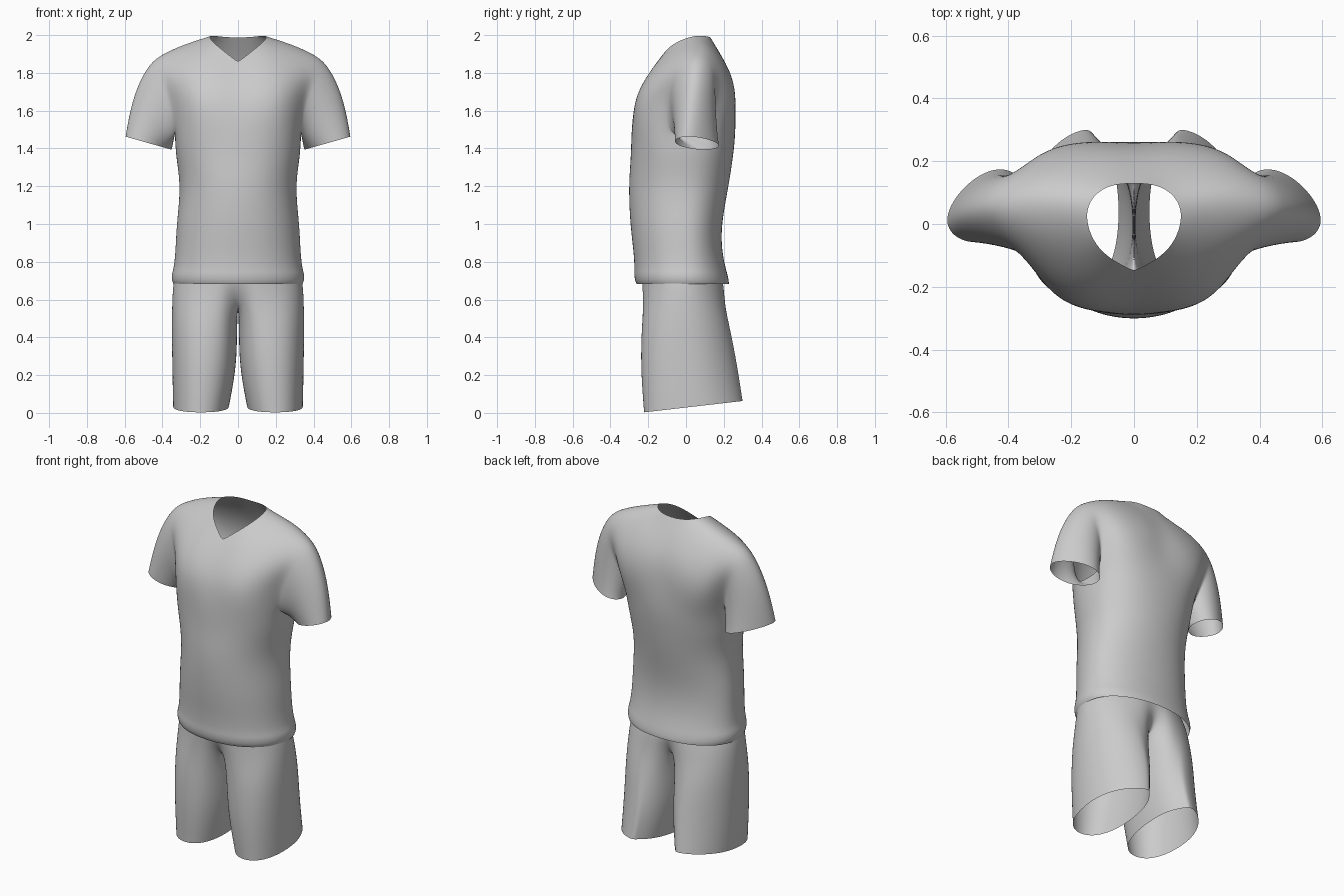
import bpy, bmesh
from math import sin, cos, pi, copysign
from mathutils import Vector

if "Cube" in bpy.data.objects:
    bpy.data.objects.remove(bpy.data.objects["Cube"])


def spow(v, p):
    """Signed power, for squarish oval sections."""
    return copysign(abs(v) ** p, v) if abs(v) > 1e-6 else 0.0


def finish(bm, name):
    """Half cage -> mirrored, subdivided, smooth object."""
    bmesh.ops.recalc_face_normals(bm, faces=bm.faces)
    me = bpy.data.meshes.new(name)
    bm.to_mesh(me)
    bm.free()
    for p in me.polygons:
        p.use_smooth = True
    ob = bpy.data.objects.new(name, me)
    bpy.context.collection.objects.link(ob)
    mir = ob.modifiers.new("mirror", 'MIRROR')
    mir.use_clip = True
    mir.merge_threshold = 0.001
    sub = ob.modifiers.new("smooth", 'SUBSURF')
    sub.levels = sub.render_levels = 3
    return ob


def skin(bm, a, b):
    """Quads between two point rows; gaps (None) are skipped."""
    for i in range(len(a) - 1):
        q = [a[i], a[i + 1], b[i + 1], b[i]]
        if None not in q:
            bm.faces.new(q)


# ---------- shirt ----------
bm = bmesh.new()
crease = bm.verts.layers.float.new("crease_vert")

# torso rings from hem to armpit: z, half width, front depth, back depth, squareness
torso = [(0.682, .346, .264, .230, .93), (0.70, .355, .274, .230, .93),
         (0.735, .356, .279, .222, .93), (0.77, .344, .276, .212, .93),
         (0.86, .335, .282, .192, .93), (1.0, .330, .300, .189, .95),
         (1.2, .306, .309, .229, .95), (1.36, .334, .295, .253, .88),
         (1.48, .338, .293, .266, .80)]
rings = []
for z, w, f, b, p in torso:
    row = []
    for k in range(11):
        a = pi * k / 10
        c = spow(cos(a), p)
        row.append(bm.verts.new((w * spow(sin(a), p), -c * (f if c > 0 else b), z)))
    rings.append(row)
for lo, hi in zip(rings, rings[1:]):
    skin(bm, lo, hi)
arm = rings[-1]

# chest panel, centre to armhole
front = [
    [(0, -.272, 1.64), (.11, -.284, 1.64), (.215, -.265, 1.64), (.293, -.195, 1.65), (.345, -.10, 1.66)],
    [(0, -.217, 1.76), (.11, -.226, 1.77), (.22, -.205, 1.78), (.315, -.145, 1.785), (.39, -.075, 1.79)],
    [(0, -.15, 1.858), (.122, -.09, 1.95), (.205, -.075, 1.925), (.305, -.05, 1.905), (.418, -.01, 1.865)]]
# back panel, centre to armhole
back = [
    [(0, .257, 1.64), (.11, .27, 1.64), (.22, .268, 1.64), (.31, .232, 1.65), (.36, .15, 1.66)],
    [(0, .24, 1.80), (.11, .252, 1.80), (.22, .24, 1.80), (.325, .21, 1.80), (.405, .16, 1.79)],
    [(0, .132, 1.985), (.10, .124, 1.992), (.21, .135, 1.96), (.32, .135, 1.925), (.425, .12, 1.865)]]
# shoulder seam, neck to sleeve
seam = [None] + [bm.verts.new(p) for p in
                 [(.168, .045, 2.003), (.235, .05, 1.98), (.325, .055, 1.945), (.44, .055, 1.89)]]


def panel(points, base):
    rows = [base] + [[bm.verts.new(p) for p in r] for r in points] + [seam]
    for lo, hi in zip(rows, rows[1:]):
        skin(bm, lo, hi)
    return [r[4] for r in rows[:-1]]


f_edge = panel(front, arm[:5])
b_edge = panel(back, arm[:5:-1])
# keep the neckline point fairly sharp
for v in bm.verts:
    if (v.co - Vector((0, -.15, 1.858))).length < 1e-4:
        v[crease] = .8

# sleeve from armhole loop to cuff
hole = [arm[5]] + f_edge + [seam[4]] + b_edge[::-1]
n = len(hole)
start = [v.co.copy() for v in hole]
prev = hole
for t in (.15, .35, .6, .85, 1.0):
    ring = []
    for k in range(n):
        a = 2 * pi * k / n
        c = -cos(a)
        wide = .12 * (1 - .22 * max(0, c))
        cuff = Vector((.473 + .130 * c, .055 - wide * sin(a) - .045 * c, 1.428 + .037 * c))
        p = start[k].lerp(cuff, t)
        p.x += .042 * sin(pi * t ** .75) * max(0, c)
        ring.append(bm.verts.new(p))
    skin(bm, prev + prev[:1], ring + ring[:1])
    prev = ring
finish(bm, "shirt")

# ---------- shorts ----------
bm = bmesh.new()
# leg rings: z, inner x, outer x, front y, back y, hem tilt, blend to hip oval
legs = [(.033, .048, .345, -.224, .302, .115, 0), (.06, .042, .346, -.226, .298, .10, 0),
        (.25, .006, .350, -.242, .272, .03, 0), (.45, .004, .353, -.252, .250, 0, .3),
        (.58, 0, .351, -.250, .230, 0, .7), (.70, 0, .345, -.245, .212, 0, 1),
        (.79, 0, .320, -.240, .172, 0, 1)]
CROTCH, N = 4, 16
prev = None
for r, (z, xi, xo, yf, yb, tilt, hip) in enumerate(legs):
    cx, rx = (xi + xo) / 2, (xo - xi) / 2
    cy, ry = (yf + yb) / 2, (yb - yf) / 2
    ring = []
    for k in range(N):
        a = 2 * pi * k / N
        pw = .88 if cos(a) < 0 or sin(a) > 0 else 1.0
        c, s = spow(cos(a), pw), spow(sin(a), pw)
        x, y = cx + rx * 1.015 * c, cy - ry * 1.015 * s
        x -= .05 * (1 - hip) * max(0, -s) ** 2 * (c > -.1)   # narrow trailing edge
        j = min(k, N - k)                       # steps from the outer side
        side = 1 if k < 8 else -1
        if j <= 6:
            h = j / 7 * pi / 2
            hx, hy = xo * cos(h), cy * cos(h) ** 2 + sin(h) * (yf if side > 0 else yb)
            x, y = x + (hx - x) * hip, y + (hy - y) * hip
        elif r >= CROTCH:                       # centre seam
            x = 0
            d = .62 if r == CROTCH else .93
            y = 0 if j == 8 else d * (yf if side > 0 else yb)
        if r > CROTCH and k == 8:
            ring.append(None)
        else:
            ring.append(bm.verts.new((x, y, z + tilt * (y - cy))))
    if prev:
        skin(bm, prev + prev[:1], ring + ring[:1])
    prev = ring
finish(bm, "shorts")
